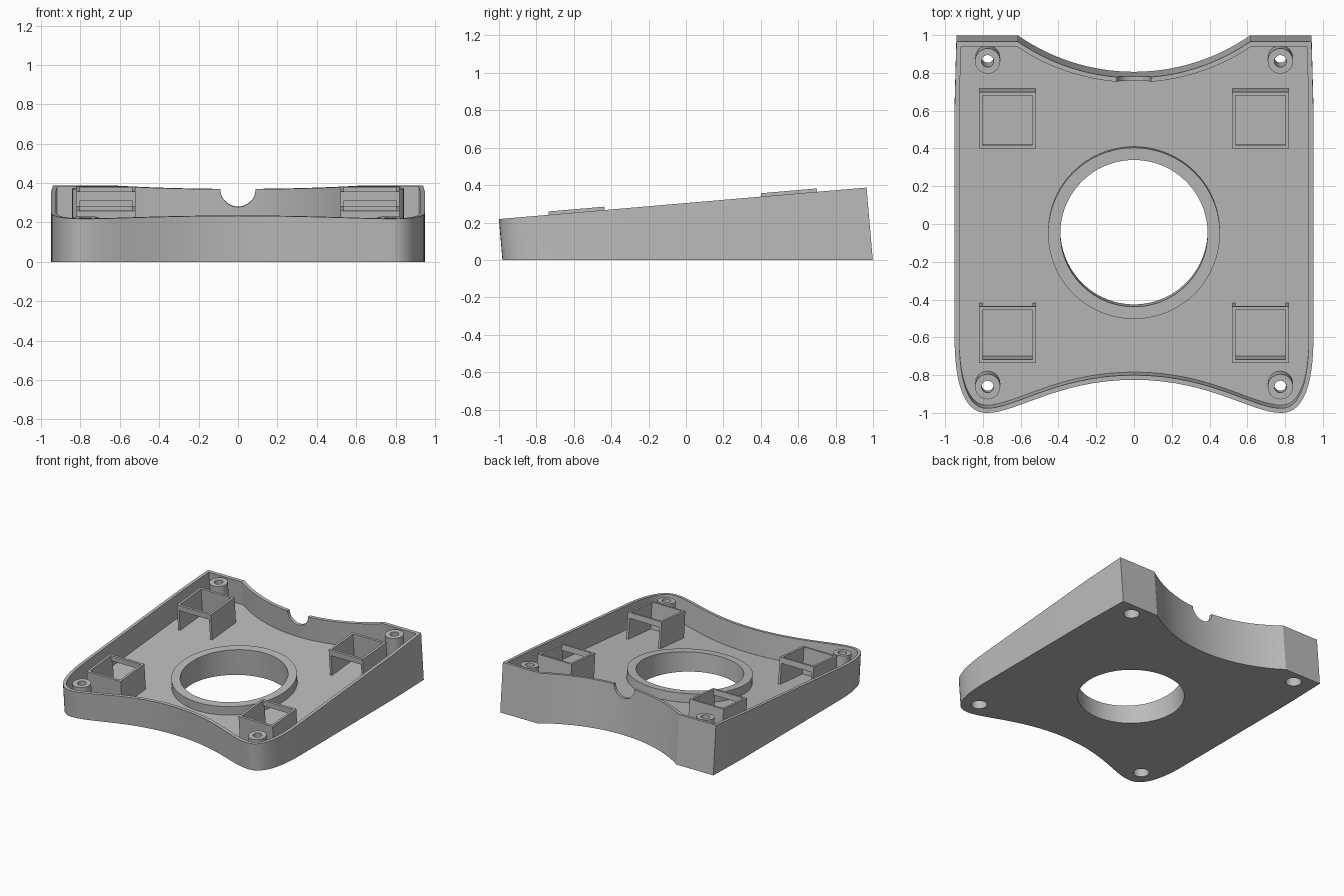
import bpy, bmesh, math
from mathutils import Matrix, Vector
from mathutils.geometry import interpolate_bezier

if "Cube" in bpy.data.objects:
    bpy.data.objects.remove(bpy.data.objects["Cube"], do_unlink=True)

# Everything is drawn in a frame tilted with the sloping rim (rim plane = local z 0)
TILT = math.radians(4.9)
RIM_Z = 0.304
FRAME = Matrix.Translation((0, 0, RIM_Z)) @ Matrix.Rotation(TILT, 4, "X")
FLOOR = -0.19
WALL = 0.025

grey = bpy.data.materials.new("plain grey")
grey.diffuse_color = (0.5, 0.5, 0.5, 1)
grey.use_nodes = True
grey.node_tree.nodes["Principled BSDF"].inputs["Base Color"].default_value = (0.5, 0.5, 0.5, 1)


def ground(v):
    """Local height at which the tilted frame meets the ground."""
    return -(RIM_Z + v * math.sin(TILT)) / math.cos(TILT)


def make(name, bm):
    bmesh.ops.recalc_face_normals(bm, faces=bm.faces)
    bm.transform(FRAME)
    mesh = bpy.data.meshes.new(name)
    bm.to_mesh(mesh)
    bm.free()
    mesh.materials.append(grey)
    obj = bpy.data.objects.new(name, mesh)
    bpy.context.collection.objects.link(obj)
    return obj


def add_prism(bm, outline, low, high):
    """Extrude an outline; low may be a height or a function of the depth."""
    bottom = [bm.verts.new((x, y, low(y) if callable(low) else low)) for x, y in outline]
    top = [bm.verts.new((x, y, high)) for x, y in outline]
    bm.faces.new(bottom)
    bm.faces.new(top)
    for i in range(len(outline)):
        j = (i + 1) % len(outline)
        bm.faces.new((bottom[i], bottom[j], top[j], top[i]))


def prism(name, outline, low, high):
    bm = bmesh.new()
    add_prism(bm, outline, low, high)
    return make(name, bm)


def circle(x, y, r, n=32):
    return [(x + r * math.cos(math.tau * i / n), y + r * math.sin(math.tau * i / n))
            for i in range(n)]


def inset(outline, d):
    """Move a clockwise outline inward by d with mitred corners."""
    pts = [Vector(p) for p in outline]
    result = []
    for i, p in enumerate(pts):
        a = (p - pts[i - 1]).normalized()
        b = (pts[(i + 1) % len(pts)] - p).normalized()
        na, nb = Vector((a.y, -a.x)), Vector((b.y, -b.x))
        result.append(tuple(p + (na + nb) * d / (1 + na.dot(nb))))
    return result


def bezier(a, b, c, d, n=16):
    pts = [Vector((*p, 0)) for p in (a, b, c, d)]
    return [(p.x, p.y) for p in interpolate_bezier(*pts, n)]


def cut(obj, cutters):
    """Subtract the cutters, bake the result and delete them."""
    for c in cutters:
        c.hide_render = True
        mod = obj.modifiers.new("cut", "BOOLEAN")
        mod.operation, mod.solver, mod.object = "DIFFERENCE", "EXACT", c
    graph = bpy.context.evaluated_depsgraph_get()
    mesh = bpy.data.meshes.new_from_object(obj.evaluated_get(graph))
    obj.modifiers.clear()
    obj.data = mesh
    for c in cutters:
        bpy.data.objects.remove(c, do_unlink=True)


# Tray outline: concave back arc, sharp back corners, rounded front corners, waved front
radius, half_chord, back = 1.08, 0.615, 0.969
centre = back + math.sqrt(radius ** 2 - half_chord ** 2)
sweep = math.asin(half_chord / radius)
half = [(radius * math.sin(sweep * i / 14), centre - radius * math.cos(sweep * i / 14))
        for i in range(15)]
half += [(0.94, back), (0.95, 0.6)]
half += bezier((0.95, -0.6), (0.95, -0.85), (0.9, -1.004), (0.78, -1.004))
half += bezier((0.78, -1.004), (0.62, -1.004), (0.4, -0.828), (0, -0.828))[1:]
outline = half + [(-x, y) for x, y in reversed(half[1:-1])]

# Tray with pocket, central hole, cable notch and screw holes
HOLE_Y = -0.06
BOSSES = [(x, y) for x in (-0.775, 0.775) for y in (-0.865, 0.865)]
tray = prism("tray", outline, ground, 0)
cutters = [prism("pocket_cutter", inset(outline, WALL), FLOOR, 0.1),
           prism("hole_cutter", circle(0, HOLE_Y, 0.39, 96), -0.6, 0.1)]
bm = bmesh.new()
bmesh.ops.create_cone(bm, cap_ends=True, segments=48, radius1=0.09, radius2=0.09, depth=0.3,
                      matrix=Matrix.Translation((0, 0.78, 0)) @ Matrix.Rotation(math.pi / 2, 4, "X"))
cutters.append(make("notch_cutter", bm))
for x, y in BOSSES:
    cutters.append(prism("screw_cutter", circle(x, y, 0.032), -0.6, 0.1))
    cutters.append(prism("head_cutter", circle(x, y, 0.058), -0.6, ground(y) + 0.1))
cut(tray, cutters)
parts = [tray]

# Collar around the central hole
collar = prism("hole_collar", circle(0, HOLE_Y, 0.455, 96), FLOOR, -0.12)
cut(collar, [prism("collar_cutter", circle(0, HOLE_Y, 0.39, 96), -0.6, 0.1)])
parts.append(collar)

# Screw bosses
for x, y in BOSSES:
    boss = prism("screw_boss", circle(x, y, 0.067), FLOOR, -0.005)
    cut(boss, [prism("screw_cutter", circle(x, y, 0.032), -0.6, 0.1),
               prism("head_cutter", circle(x, y, 0.058), -0.6, ground(y) + 0.1)])
    parts.append(boss)

# Square sockets: three full walls and a lintel over the opening that faces the middle
T, TOP = 0.018, 0.018
for side in (-1, 1):
    for name, near, far in (("front_socket", -0.437, -0.737), ("back_socket", 0.403, 0.703)):
        out = math.copysign(T, far - near)
        x0, x1 = side * 0.52, side * 0.82
        i0, i1 = x0 + side * T, x1 - side * T
        bm = bmesh.new()
        add_prism(bm, [(x0, near), (x0, far), (x1, far), (x1, near),
                       (i1, near), (i1, far - out), (i0, far - out), (i0, near)], FLOOR, TOP)
        add_prism(bm, [(i0, near), (i0, near + out), (i1, near + out), (i1, near)],
                  TOP - 0.045, TOP)
        parts.append(make(name, bm))

# Smooth the curved walls, keep real edges sharp
for obj in bpy.context.selected_objects:
    obj.select_set(False)
for obj in parts:
    obj.select_set(True)
bpy.context.view_layer.objects.active = tray
bpy.ops.object.shade_smooth_by_angle(angle=math.radians(30))
